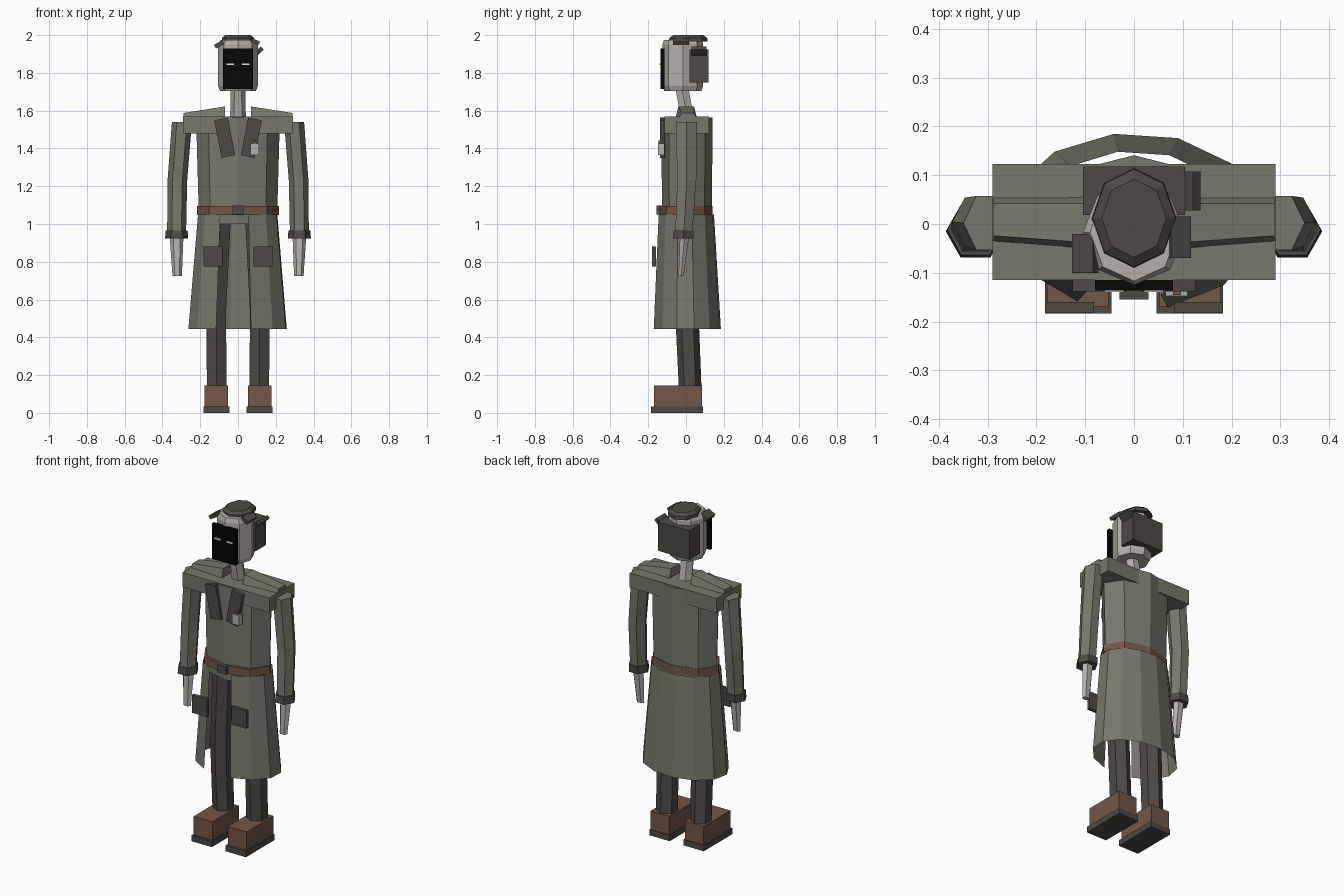
import bpy, math
from math import sin, cos, pi, radians

cube = bpy.data.objects.get("Cube")
if cube:
    bpy.data.objects.remove(cube)


def material(name, r, g, b):
    m = bpy.data.materials.new(name)
    m.use_nodes = True
    m.diffuse_color = (r, g, b, 1)
    m.node_tree.nodes["Principled BSDF"].inputs["Base Color"].default_value = (r, g, b, 1)
    return m


COAT = material("olive grey cloth", .19, .187, .145)
DARK = material("dark charcoal", .075, .068, .058)
BROWN = material("brown leather", .17, .095, .06)
SKIN = material("pale grey skin", .46, .43, .40)
BLACK = material("black mask", .002, .002, .002)
WHITE = material("white", .8, .8, .8)
BADGE = material("badge grey", .45, .45, .43)


def mesh(name, verts, faces, mat):
    me = bpy.data.meshes.new(name)
    me.from_pydata(verts, [], faces)
    me.materials.append(mat)
    ob = bpy.data.objects.new(name, me)
    bpy.context.collection.objects.link(ob)
    return ob


def loft(name, rings, mat, n=6, phase=0.0):
    """Closed n-sided tube through rings of (x, y, z, radius_x, radius_y)."""
    verts = [(x + rx * cos(phase + 2 * pi * i / n), y + ry * sin(phase + 2 * pi * i / n), z)
             for x, y, z, rx, ry in rings for i in range(n)]
    faces = [(k * n + i, k * n + (i + 1) % n, (k + 1) * n + (i + 1) % n, (k + 1) * n + i)
             for k in range(len(rings) - 1) for i in range(n)]
    faces.append(tuple(reversed(range(n))))
    faces.append(tuple(range(len(verts) - n, len(verts))))
    return mesh(name, verts, faces, mat)


BOX = [(0, 1, 3, 2), (4, 6, 7, 5), (0, 4, 5, 1), (2, 3, 7, 6), (0, 2, 6, 4), (1, 5, 7, 3)]


def box(name, xs, ys, zs, mat, turn=0):
    """Box from ranges, turned about the y axis in degrees."""
    c = [sum(r) / 2 for r in (xs, ys, zs)]
    ob = mesh(name, [(x - c[0], y - c[1], z - c[2]) for x in xs for y in ys for z in zs], BOX, mat)
    ob.location = c
    ob.rotation_euler.y = radians(turn)
    return ob


def span(s, a, b):
    return tuple(sorted((s * a, s * b)))


# Torso, yoke and belt
V = pi / 2
loft("torso", [(0, .005, 1.0, .2, .13), (0, .005, 1.07, .208, .132),
               (0, .005, 1.565, .222, .136)], COAT, 8, V)
box("shoulder_yoke", (-.29, .29), (-.115, .123), (1.48, 1.568), COAT)
loft("belt", [(0, -.002, 1.048, .216, .143), (0, -.002, 1.095, .216, .143)], BROWN, 8, V)
box("belt_buckle", (-.03, .03), (-.155, -.13), (1.05, 1.098), DARK)

# Flared coat skirt, open at the front
steps, top, bottom = 11, [], []
for i in range(steps + 1):
    a = radians(-75 + 29 * i)
    top.append((.213 * cos(a), .15 * sin(a), 1.05))
    bottom.append((.264 * cos(a), .005 + .182 * sin(a), .445))
m = steps + 1
mesh("coat_skirt", top + bottom, [(i, m + i, m + i + 1, i + 1) for i in range(steps)], COAT)

# Neck and head
loft("neck", [(0, .01, 1.55, .042, .04), (0, -.022, 1.72, .038, .04)], SKIN, 6)
loft("head", [(0, -.017, 1.705, .095, .098), (0, -.017, 1.73, .105, .108),
              (0, -.017, 1.95, .105, .108), (0, -.017, 1.975, .09, .1)], SKIN, 8, V)
box("face_mask", (-.08, .08), (-.136, -.115), (1.715, 1.928), BLACK)

# Hair
box("hair_back", (-.105, .105), (.018, .118), (1.75, 1.925), DARK)
loft("hair_cap", [(0, .012, 1.965, .087, .103), (0, .012, 1.985, .085, .1),
                  (0, .012, 2.0, .066, .08)], DARK, 8, V)
box("hair_tuft_right", (-.125, -.075), (-.1, -.02), (1.94, 1.962), DARK, -30)
box("hair_tuft_left", (.07, .115), (-.07, .015), (1.955, 1.975), DARK, 25)
box("hair_tuft_side", (.09, .135), (.028, .108), (1.905, 1.927), DARK, -45)

# Chest badge
box("badge", (.065, .11), (-.148, -.115), (1.365, 1.425), BADGE)
box("badge_ribbon", (.08, .096), (-.146, -.115), (1.425, 1.442), BROWN)

# Paired parts
for s, side in ((1, "left_"), (-1, "right_")):
    box(side + "eye", span(s, .02, .06), (-.139, -.132), (1.841, 1.851), WHITE)
    box(side + "lapel", span(s, .034, .107), (-.138, -.112), (1.355, 1.558), DARK, s * 11)
    box(side + "pocket", span(s, .082, .182), (-.181, -.16), (.775, .882), DARK)

    # Sloping shoulder pad, narrower at its top and outer end
    pad = [(s * x, y + (.018 if top_edge else 0) * (1 if y < 0 else -1), z)
           for x, front, back, high in ((.07, -.058, .06, 1.622), (.288, -.042, .06, 1.588))
           for y in (front, back) for top_edge, z in ((0, 1.555), (1, high))]
    mesh(side + "shoulder_pad", pad, BOX, COAT)

    # Arm, cuff and hand
    loft(side + "sleeve", [(s * .325, -.012, .95, .05, .052), (s * .321, .004, 1.23, .052, .058),
                           (s * .297, .002, 1.54, .053, .064)], COAT)
    loft(side + "cuff", [(s * .325, -.015, .922, .061, .062),
                         (s * .325, -.012, .966, .058, .06)], DARK)
    loft(side + "hand", [(s * .322, -.026, .725, .025, .016),
                         (s * .325, -.008, .93, .036, .028)], SKIN)

    # Leg and boot
    loft(side + "leg", [(s * .113, .022, .13, .06, .06), (s * .115, .004, .545, .06, .062),
                        (s * .092, 0, 1.02, .062, .064)], DARK, 6, V)
    box(side + "boot", span(s, .052, .177), (-.17, .085), (.033, .146), BROWN)
    box(side + "sole", span(s, .046, .182), (-.184, .09), (0, .035), DARK)

# Make all faces point outward
for ob in bpy.context.collection.objects:
    if ob.type == 'MESH' and ob.name != "coat_skirt":
        import bmesh
        bm = bmesh.new()
        bm.from_mesh(ob.data)
        bmesh.ops.recalc_face_normals(bm, faces=bm.faces)
        bm.to_mesh(ob.data)
        bm.free()
